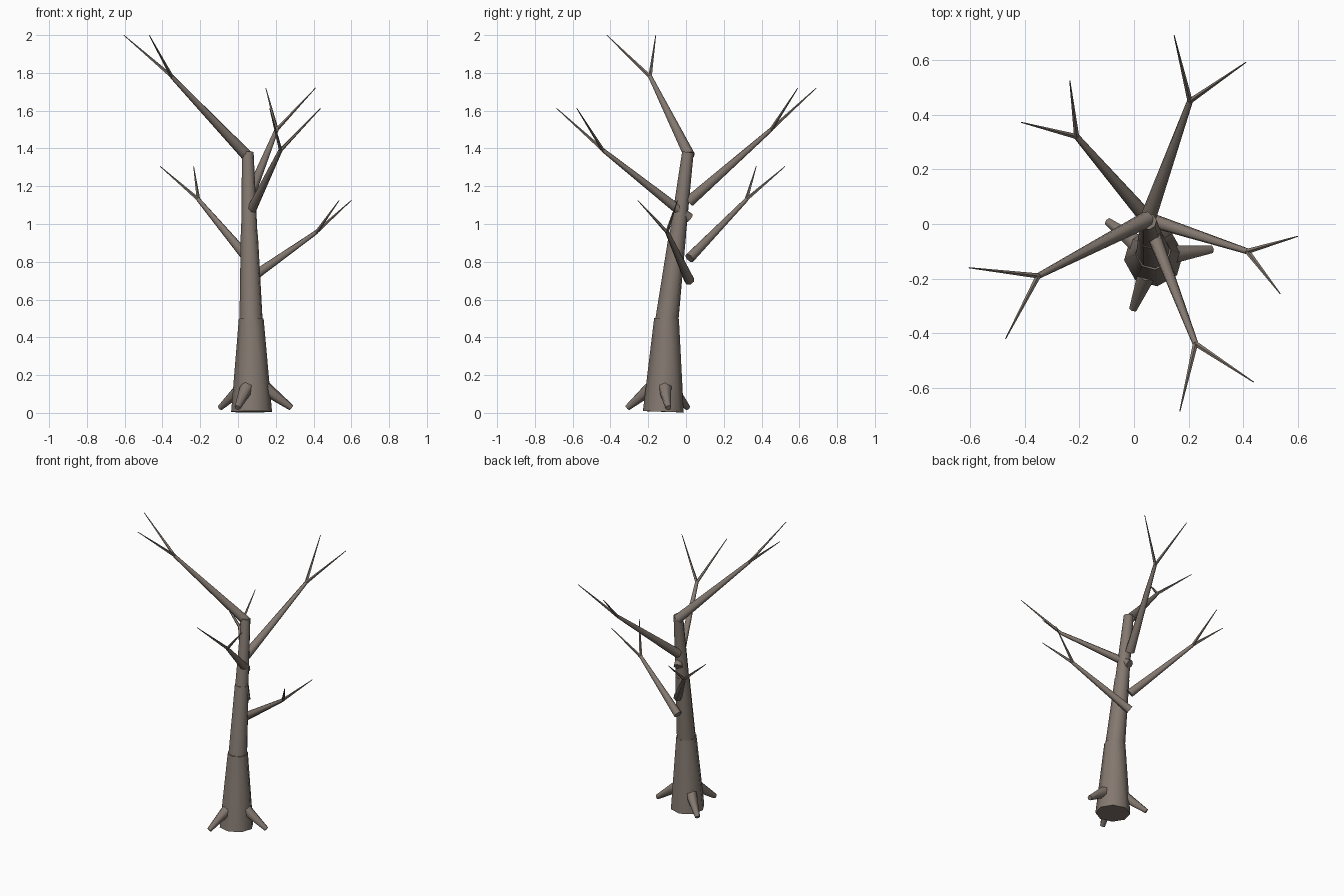
import bpy
import math
from mathutils import Vector

bark = bpy.data.materials.new("grey_brown_bark")
bark.diffuse_color = (0.23, 0.19, 0.162, 1)


def limb(name, start, end, r1, r2, sides):
    """Tapered closed cylinder between two points."""
    a, b = Vector(start), Vector(end)
    d = b - a
    bpy.ops.mesh.primitive_cone_add(vertices=sides, radius1=r1, radius2=r2,
                                    depth=d.length, location=(a + b) / 2)
    ob = bpy.context.object
    ob.rotation_euler = d.to_track_quat('Z', 'Y').to_euler()
    ob.name = name
    ob.data.materials.append(bark)
    bpy.ops.object.shade_smooth_by_angle(angle=math.radians(62))
    return ob


# Trunk: three tapered sections leaning back
limb("trunk_lower", (0.072, -0.12, 0.006), (0.07, -0.103, 0.5), 0.109, 0.066, 8)
limb("trunk_middle", (0.069, -0.101, 0.493), (0.06, -0.045, 0.945), 0.062, 0.046, 8)
limb("trunk_upper", (0.06, -0.045, 0.935), (0.052, 0.01, 1.38), 0.044, 0.031, 8)

# Branches: start height, start radius, fork point, two twig tips
branches = [
    (1.36, 0.031, (-0.35, -0.19, 1.78), (-0.605, -0.16, 2.0), (-0.47, -0.42, 2.0)),
    (1.12, 0.030, (0.205, 0.45, 1.50), (0.147, 0.69, 1.72), (0.41, 0.592, 1.72)),
    (1.03, 0.028, (0.225, -0.438, 1.39), (0.168, -0.685, 1.612), (0.437, -0.578, 1.612)),
    (0.82, 0.028, (-0.21, 0.32, 1.13), (-0.412, 0.372, 1.305), (-0.235, 0.525, 1.305)),
    (0.70, 0.027, (0.415, -0.10, 0.957), (0.6, -0.045, 1.125), (0.535, -0.255, 1.125)),
]
for i, (z, r, fork, *tips) in enumerate(branches, 1):
    limb(f"branch_{i}", (0.05, 0.018, z), fork, r, 0.011, 7)
    for j, tip in enumerate(tips, 1):
        limb(f"twig_{i}_{j}", fork, tip, 0.010, 0.002, 5)

# Roots: short tapered stubs spreading from the foot
foot = Vector((0.072, -0.12, 0))
for i, tip in enumerate([(-0.095, 0.008, 0.027), (0.283, -0.093, 0.027), (-0.003, -0.31, 0.027)], 1):
    out = Vector((tip[0], tip[1], 0)) - foot
    start = foot + out.normalized() * 0.07 + Vector((0, 0, 0.132))
    limb(f"root_{i}", start, tip, 0.037, 0.016, 6)
